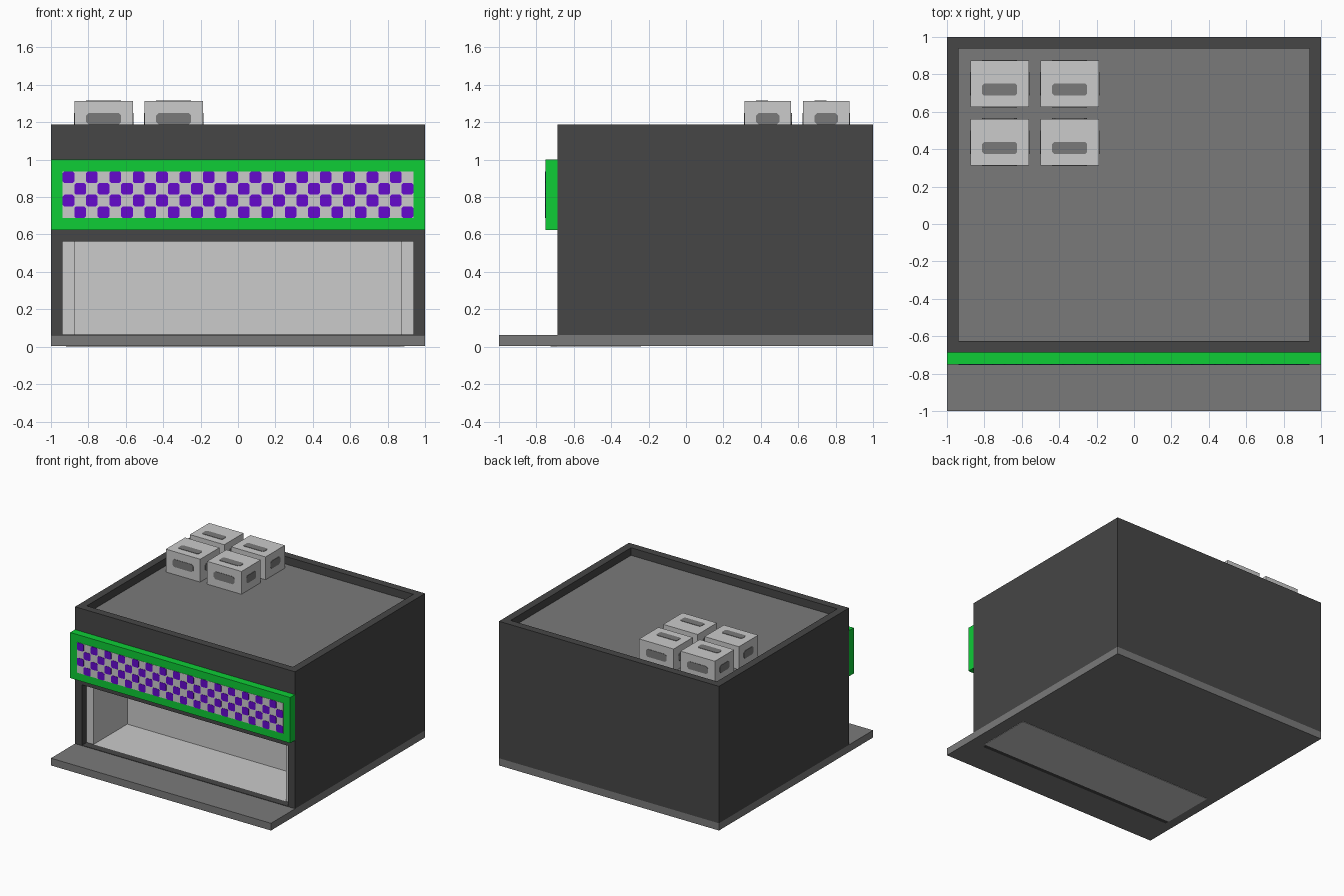
import bpy, bmesh
from mathutils import Vector

if "Cube" in bpy.data.objects:
    bpy.data.objects.remove(bpy.data.objects["Cube"])

U = 1 / 16  # modelling unit


def material(name, rgb):
    def lin(c):
        c /= 255
        return c / 12.92 if c <= 0.04045 else ((c + 0.055) / 1.055) ** 2.4
    m = bpy.data.materials.new(name)
    m.diffuse_color = (*[lin(c) for c in rgb], 1)
    m.use_nodes = True
    m.node_tree.nodes["Principled BSDF"].inputs["Base Color"].default_value = m.diffuse_color
    return m


DARK = material("dark grey", (70, 70, 70))
MID = material("mid grey", (122, 122, 122))
LIGHT = material("light grey", (203, 203, 203))
GREEN = material("green", (14, 205, 54))
PURPLE = material("purple", (101, 9, 206))


def finish(bm, name, mat):
    bmesh.ops.recalc_face_normals(bm, faces=bm.faces[:])
    me = bpy.data.meshes.new(name)
    bm.to_mesh(me)
    bm.free()
    me.materials.append(mat)
    ob = bpy.data.objects.new(name, me)
    bpy.context.collection.objects.link(ob)
    return ob


def add_box(bm, x0, x1, y0, y1, z0, z1):
    verts = bmesh.ops.create_cube(bm, size=1)["verts"]
    for v in verts:
        v.co = Vector((x1 if v.co.x > 0 else x0,
                       y1 if v.co.y > 0 else y0,
                       z1 if v.co.z > 0 else z0))


def boxes(name, mat, *dims):
    bm = bmesh.new()
    for d in dims:
        add_box(bm, *d)
    return finish(bm, name, mat)


def add_plate(bm, centre, u, v, w, h, c, t=0.003):
    """Thin plate with clipped corners, standing out along u x v."""
    centre, u, v = Vector(centre), Vector(u), Vector(v)
    n = u.cross(v)
    a, b = w / 2, h / 2
    outline = [(a, c - b), (a, b - c), (a - c, b), (c - a, b),
               (-a, b - c), (-a, c - b), (c - a, -b), (a - c, -b)]
    rings = [[bm.verts.new(centre + u * p + v * q + n * d) for p, q in outline]
             for d in (-t, t)]
    bm.faces.new(rings[0])
    bm.faces.new(rings[1])
    for i in range(8):
        j = (i + 1) % 8
        bm.faces.new((rings[0][i], rings[0][j], rings[1][j], rings[1][i]))


# ground slab, with the floor patch seen from below
boxes("base_slab", MID, (-1, 1, -1, 1, 0.003, U))
boxes("floor_underside", LIGHT, (-0.92, 0.89, -0.69, -0.24, 0, 0.004))
boxes("sill_underside", DARK, (-0.92, 0.87, -0.725, -0.69, 0, 0.004))

# outer walls with parapet, and the lintel above the opening
FRONT, IN, TOP = -11 * U, -10 * U, 19 * U
boxes("side_walls", DARK, *[(min(s, s * 15 * U), max(s, s * 15 * U),
                             FRONT, 1, U, TOP) for s in (-1, 1)])
boxes("back_wall", DARK, (-15 * U, 15 * U, 15 * U, 1, U, TOP))
boxes("front_lintel", DARK, (-15 * U, 15 * U, FRONT, IN, 9 * U, TOP))
boxes("door_sill", DARK, (-15 * U, 15 * U, FRONT, IN, U, U + 0.003))
boxes("roof", MID, (-15 * U, 15 * U, IN, 15 * U, 17 * U, 18 * U))

# open room behind the shop front
BACK = -3 * U
boxes("room", LIGHT,
      (-15 * U, -14 * U, IN, BACK, U, 9 * U),
      (14 * U, 15 * U, IN, BACK, U, 9 * U),
      (-15 * U, 15 * U, BACK, BACK + U, U, 9 * U),
      (-15 * U, 15 * U, IN, BACK + U, 9 * U, 10 * U),
      (-14 * U, 14 * U, IN, BACK, U, U + 0.003))

# sign board with checked panel
boxes("sign_board", GREEN, (-1, 1, -12 * U, FRONT, 10 * U, 16 * U))
boxes("sign_panel", LIGHT, (-15 * U, 15 * U, -12 * U - 0.002, -12 * U + 0.002,
                            11 * U, 15 * U))
bm = bmesh.new()
for row in range(4):
    for col in range(row % 2, 30, 2):
        add_plate(bm, ((col - 14.5) * U, -12 * U, (14.5 - row) * U),
                  (1, 0, 0), (0, 0, 1), U, U, 0.009, 0.004)
finish(bm, "sign_checks", PURPLE)

# four rooftop boxes with vents on the top and all sides
HX, HY = 2.5 * U, 2 * U
Z0, Z1, ZV = 18 * U, 21 * U, 19.5 * U
vents = bmesh.new()
for i, cx in enumerate((-11.5 * U, -5.5 * U)):
    for j, cy in enumerate((7 * U, 12 * U)):
        boxes(f"roof_unit_{i}_{j}", LIGHT,
              (cx - HX, cx + HX, cy - HY, cy + HY, Z0, Z1))
        up = (0, 0, 1)
        for s in (-1, 1):
            add_plate(vents, (cx, cy + s * HY, ZV), (-s, 0, 0), up,
                      3 * U, U, 0.014)
            add_plate(vents, (cx + s * HX, cy, ZV), (0, s, 0), up,
                      2 * U, U, 0.014)
        add_plate(vents, (cx, cy - U / 2, Z1), (1, 0, 0), (0, 1, 0),
                  3 * U, U, 0.01)
finish(vents, "roof_unit_vents", MID)
